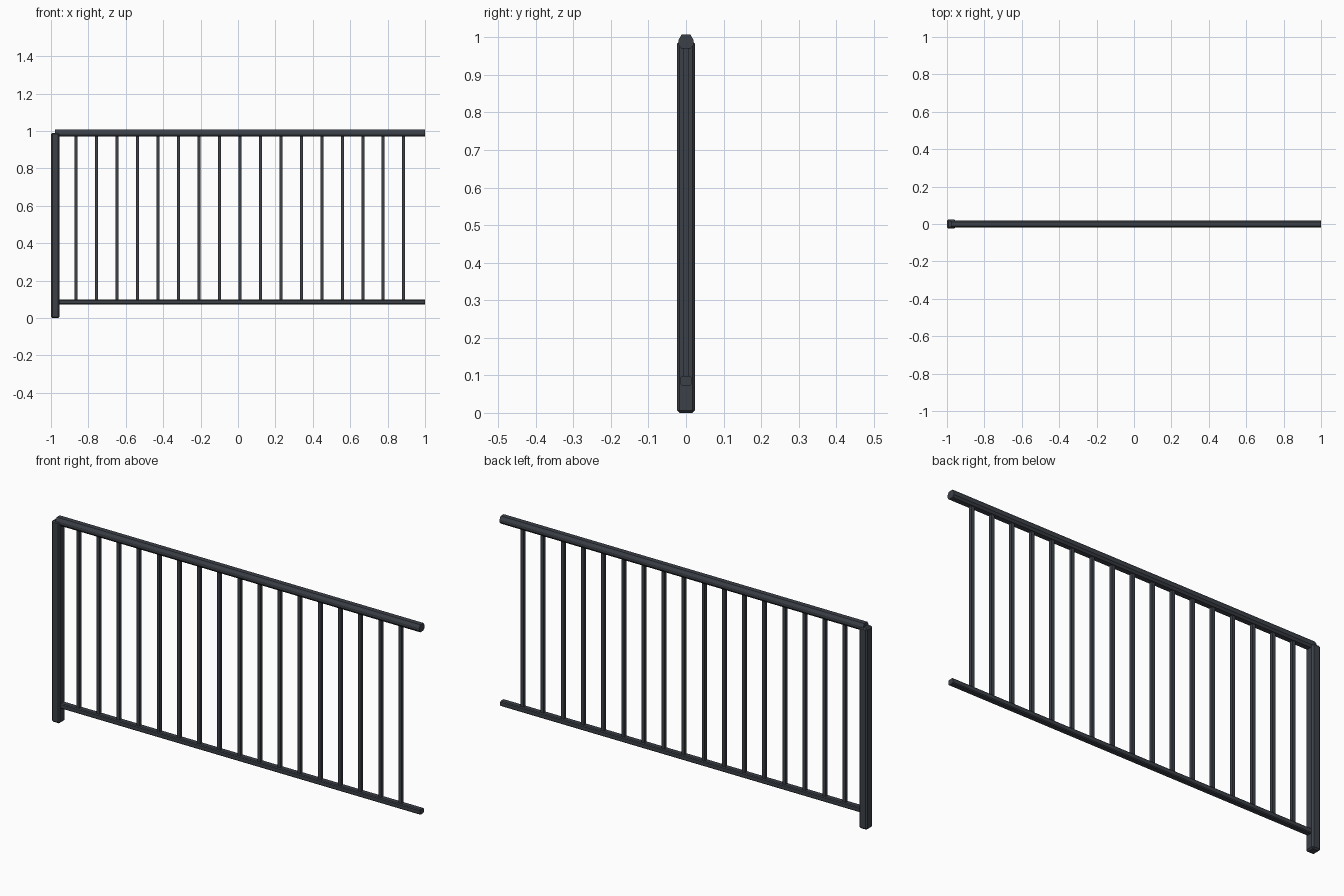
import bpy
import bmesh
from mathutils import Vector

default = bpy.data.objects.get("Cube")
if default:
    bpy.data.objects.remove(default, do_unlink=True)

# Dark painted metal
metal = bpy.data.materials.new("dark_slate_metal")
metal.use_nodes = True
colour = (0.045, 0.052, 0.064, 1)
metal.diffuse_color = colour
metal.node_tree.nodes["Principled BSDF"].inputs["Base Color"].default_value = colour


def finish(name, bm):
    mesh = bpy.data.meshes.new(name)
    bmesh.ops.recalc_face_normals(bm, faces=bm.faces)
    bm.to_mesh(mesh)
    bm.free()
    mesh.materials.append(metal)
    obj = bpy.data.objects.new(name, mesh)
    bpy.context.collection.objects.link(obj)
    return obj


def bar(name, low, high, chamfer=0):
    """Box between two corners, with optional chamfered edges."""
    low, high = Vector(low), Vector(high)
    bm = bmesh.new()
    bmesh.ops.create_cube(bm, size=1)
    for v in bm.verts:
        v.co = (low + high) / 2 + v.co * (high - low)
    if chamfer:
        bmesh.ops.bevel(bm, geom=bm.edges[:], offset=chamfer, segments=1,
                        profile=0.5, affect='EDGES')
    return finish(name, bm)


def rail(name, half_profile, x0, x1):
    """Extrude a mirrored (y, z) profile along x."""
    outline = half_profile + [(-y, z) for y, z in reversed(half_profile)]
    bm = bmesh.new()
    face = bm.faces.new([bm.verts.new((x0, y, z)) for y, z in outline])
    ext = bmesh.ops.extrude_face_region(bm, geom=[face], use_keep_orig=True)
    moved = [g for g in ext["geom"] if isinstance(g, bmesh.types.BMVert)]
    bmesh.ops.translate(bm, verts=moved, vec=(x1 - x0, 0, 0))
    return finish(name, bm)


# End post
bar("end_post", (-1, -0.024, 0), (-0.955, 0.024, 0.99), 0.007)

# Handrail and lower rail
rail("handrail", [(0.012, 0.97), (0.02, 0.98), (0.02, 0.993), (0.012, 1.007)], -0.978, 1)
rail("lower_rail", [(0.011, 0.073), (0.015, 0.077), (0.015, 0.094), (0.011, 0.098)], -0.965, 1)

# Evenly spaced balusters
count, first, last = 17, -0.866, 0.886
for i in range(count):
    x = first + (last - first) * i / (count - 1)
    bar(f"baluster_{i + 1}", (x - 0.008, -0.008, 0.085), (x + 0.008, 0.008, 0.98))
